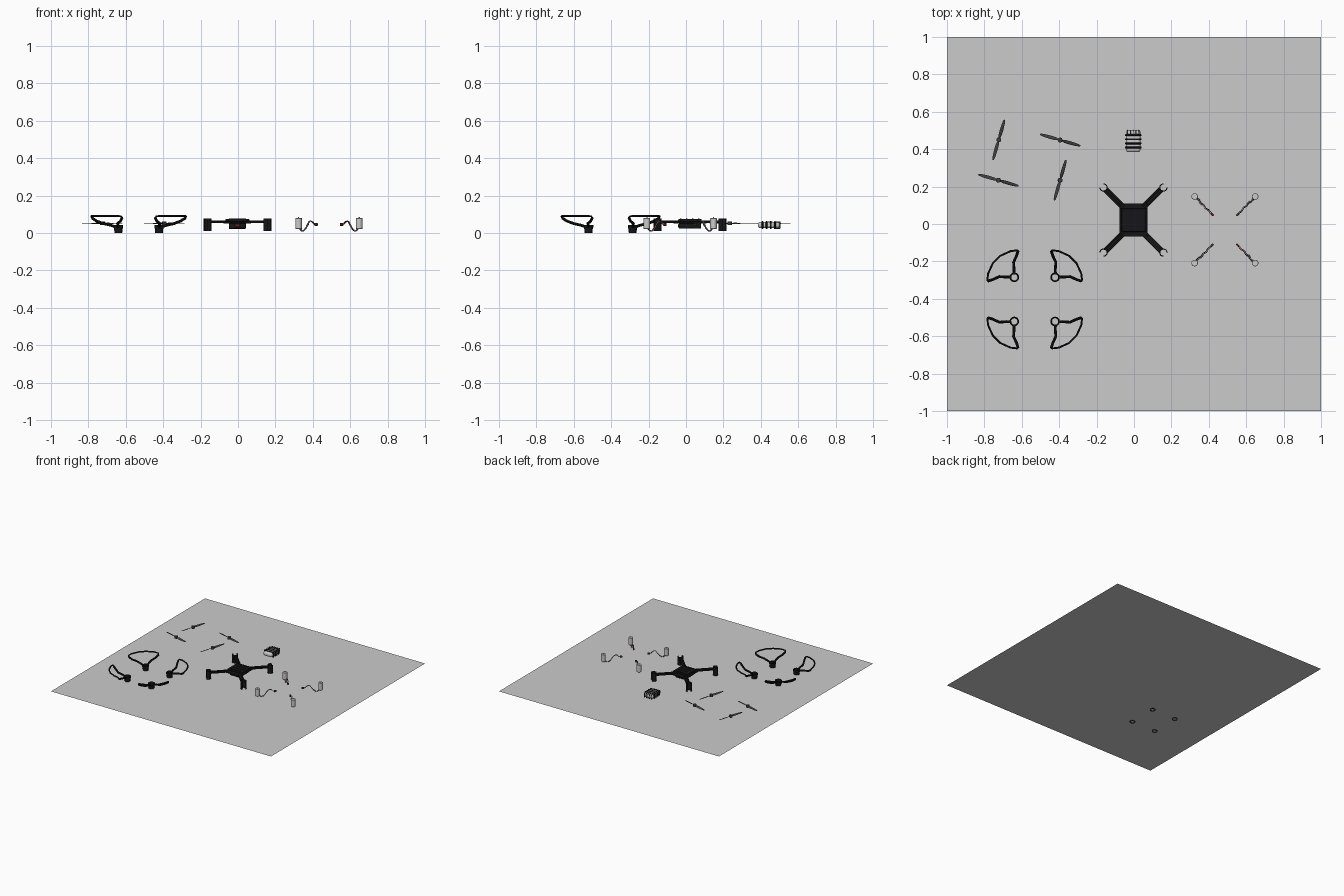
import bpy, bmesh, math
from mathutils import Matrix, Vector

if "Cube" in bpy.data.objects:
    bpy.data.objects.remove(bpy.data.objects["Cube"])


def mat(name, c):
    m = bpy.data.materials.new(name)
    m.diffuse_color = (*c, 1)
    m.use_nodes = True
    m.node_tree.nodes["Principled BSDF"].inputs["Base Color"].default_value = m.diffuse_color
    return m


BLACK = mat("black_plastic", (0.008, 0.008, 0.009))
DARK = mat("dark_grey", (0.05, 0.05, 0.052))
RED = mat("red_connector", (0.2, 0.01, 0.02))


def finish(o, m=None, bevel=0.0):
    if m:
        o.data.materials.append(m)
    bpy.ops.object.select_all(action='DESELECT')
    o.select_set(True)
    bpy.context.view_layer.objects.active = o
    if bevel:
        b = o.modifiers.new("bevel", 'BEVEL')
        b.width, b.segments = bevel, 2
    bpy.ops.object.shade_smooth_by_angle(angle=math.radians(35))
    return o


def from_bm(name, bm, m=None, bevel=0.0):
    bmesh.ops.recalc_face_normals(bm, faces=bm.faces)
    me = bpy.data.meshes.new(name)
    bm.to_mesh(me)
    bm.free()
    o = bpy.data.objects.new(name, me)
    bpy.context.collection.objects.link(o)
    return finish(o, m, bevel)


def box(name, c, s, m=None, bevel=0.0, rot=0.0):
    bm = bmesh.new()
    bmesh.ops.create_cube(bm, size=1, matrix=Matrix.Translation(c) @ Matrix.Rotation(rot, 4, 'Z')
                          @ Matrix.Diagonal((*s, 1)))
    return from_bm(name, bm, m, bevel)


def cyl(name, x, y, z0, z1, r, m=None, bevel=0.0):
    bm = bmesh.new()
    bmesh.ops.create_cone(bm, cap_ends=True, segments=28, radius1=r, radius2=r, depth=z1 - z0,
                          matrix=Matrix.Translation((x, y, (z0 + z1) / 2)))
    return from_bm(name, bm, m, bevel)


def sleeve(name, x, y, prof, m, start=0.0, sweep=math.tau, n=28):
    """Spin a closed (radius, z) profile around a vertical axis, fully or partly."""
    bm = bmesh.new()
    full = sweep >= math.tau - 1e-4
    rings = []
    for i in range(n if full else n + 1):
        a = start + sweep * i / n
        rings.append([bm.verts.new((x + r * math.cos(a), y + r * math.sin(a), z)) for r, z in prof])
    k = len(prof)
    for i in range(n):
        p, q = rings[i], rings[(i + 1) % len(rings)]
        for j in range(k):
            bm.faces.new((p[j], p[(j + 1) % k], q[(j + 1) % k], q[j]))
    if not full:
        bm.faces.new(rings[0])
        bm.faces.new(rings[-1])
    return from_bm(name, bm, m)


def tube(name, pts, r, m=None, smooth=False):
    cu = bpy.data.curves.new(name, 'CURVE')
    cu.dimensions, cu.bevel_depth, cu.bevel_resolution = '3D', r, 2
    cu.use_fill_caps = True
    if smooth:
        s = cu.splines.new('BEZIER')
        s.bezier_points.add(len(pts) - 1)
        for b, p in zip(s.bezier_points, pts):
            b.co = p
            b.handle_left_type = b.handle_right_type = 'AUTO'
        s.resolution_u = 6
    else:
        s = cu.splines.new('POLY')
        s.points.add(len(pts) - 1)
        for b, p in zip(s.points, pts):
            b.co = (*p, 1)
    o = bpy.data.objects.new(name, cu)
    bpy.context.collection.objects.link(o)
    bpy.ops.object.select_all(action='DESELECT')
    o.select_set(True)
    bpy.context.view_layer.objects.active = o
    bpy.ops.object.convert(target='MESH')
    return finish(bpy.context.object, m)


SIDES = [(sx, sy) for sx in (-1, 1) for sy in (-1, 1)]

# floor sheet
bm = bmesh.new()
bmesh.ops.create_grid(bm, x_segments=1, y_segments=1, size=1, matrix=Matrix.Translation((0, 0, 0.004)))
from_bm("floor_sheet", bm)

# frame body: decks, battery tray, raised ribs
CX, CY = -0.003, 0.021
box("main_deck", (CX, CY, 0.056), (0.148, 0.178, 0.010), BLACK, 0.003)
box("top_plate", (CX, CY, 0.068), (0.128, 0.125, 0.014), BLACK, 0.004)
box("lower_tray", (CX, CY, 0.039), (0.09, 0.12, 0.028), BLACK, 0.004)
box("tray_socket", (CX, CY - 0.06, 0.04), (0.025, 0.01, 0.014), RED, 0.002)
for i in range(4):
    box("top_rib", (CX, CY - 0.048 + 0.032 * i, 0.0755), (0.09, 0.008, 0.005), BLACK)

# arms: paired rails ending in tall clip sockets that open outwards
for sx, sy in SIDES:
    a, b = Vector((0.055 * sx, 0.07 * sy, 0)), Vector((0.15 * sx, 0.165 * sy, 0))
    d = b - a
    ang = math.atan2(d.y, d.x)
    nrm = Vector((-d.y, d.x, 0)).normalized()
    mid = (a + b) / 2 + Vector((CX, CY, 0.06))
    for s in (-1, 1):
        box("arm_rail", mid + nrm * 0.011 * s, (d.length, 0.010, 0.012), BLACK, 0.002, ang)
    box("arm_web", mid - Vector((0, 0, 0.004)), (d.length * 0.95, 0.016, 0.004), BLACK, 0, ang)
    sleeve("arm_socket", CX + 0.16 * sx, CY + 0.174 * sy,
           [(0.0165, 0.012), (0.022, 0.012), (0.022, 0.078), (0.0165, 0.078)],
           BLACK, ang + 0.75, math.tau - 1.5)

# propellers: two twisted blades on a hub
STATIONS = [(0.008, 0.008, 30), (0.025, 0.018, 24), (0.05, 0.019, 16), (0.085, 0.016, 10),
            (0.106, 0.011, 7), (0.112, 0.005, 6)]
for x, y, deg in [(-0.723, 0.45, 74), (-0.395, 0.449, -16), (-0.725, 0.234, -16), (-0.395, 0.234, 74)]:
    bm = bmesh.new()
    for half in (0, math.pi):
        M = Matrix.Translation((x, y, 0.052)) @ Matrix.Rotation(math.radians(deg) + half, 4, 'Z')
        prev = None
        for r, w, tw in STATIONS:
            T = M @ Matrix.Translation((r, 0, 0)) @ Matrix.Rotation(math.radians(tw), 4, 'X')
            ring = [bm.verts.new(T @ Vector((0, u * w / 2, v)))
                    for u, v in ((-1, 0), (-0.4, 0.0018), (0.4, 0.0014), (1, 0), (0.4, -0.001), (-0.4, -0.001))]
            if prev:
                for j in range(6):
                    bm.faces.new((prev[j], prev[(j + 1) % 6], ring[(j + 1) % 6], ring[j]))
            else:
                bm.faces.new(ring)
            prev = ring
        bm.faces.new(prev)
    from_bm("propeller_blades", bm, DARK)
    cyl("propeller_hub", x, y, 0.042, 0.062, 0.013, DARK, 0.003)

# battery pack: rounded core, dark cross bands, lengthwise ribs
BX, BY = -0.004, 0.443
box("battery_core", (BX, BY, 0.043), (0.078, 0.118, 0.034), None, 0.012)
for i in range(4):
    box("battery_band", (BX, BY - 0.034 + 0.022 * i, 0.043), (0.09, 0.010, 0.042), BLACK, 0.004)
for i in range(5):
    box("battery_rib", (BX - 0.03 + 0.015 * i, BY + 0.044, 0.043), (0.005, 0.034, 0.04), DARK, 0.002)

# motors with S-shaped wires and end connectors
MX, MY = 0.486, -0.031
for sx, sy in SIDES:
    p0 = Vector((MX + 0.162 * sx, MY + 0.178 * sy, 0))
    p1 = Vector((MX + 0.068 * sx, MY + 0.082 * sy, 0))
    d = (p1 - p0).normalized()
    nrm = Vector((-d.y, d.x, 0))
    cyl("motor_can", p0.x, p0.y, 0.022, 0.08, 0.0175, None, 0.002)
    cyl("motor_shaft", p0.x, p0.y, 0.08, 0.086, 0.003)
    red = RED if sx != sy else None
    for s in (-1, 1):
        path = [p0.lerp(p1, t) + nrm * (0.003 * s + side) + Vector((0, 0, z)) for t, z, side in
                ((0.08, 0.022, 0), (0.22, 0.011, 0.003), (0.36, 0.02, -0.002), (0.52, 0.045, 0.002),
                 (0.64, 0.063, -0.003), (0.78, 0.06, 0.002), (0.9, 0.047, 0), (1, 0.045, 0))]
        tube("motor_wire", path, 0.002, RED if red and s > 0 else DARK if s > 0 else None, True)
    box("wire_connector", p1 + Vector((0, 0, 0.046)), (0.018, 0.011, 0.014), RED if red else DARK,
        0.002, math.atan2(d.y, d.x))

# propeller guards: rim, sloping struts, tapered clip ring
RIM = [(0.02, 0.14, 0.08), (0.014, 0.144, 0.09), (-0.02, 0.14, 0.092), (-0.075, 0.115, 0.092),
       (-0.115, 0.075, 0.092), (-0.14, 0.02, 0.092), (-0.144, -0.014, 0.09), (-0.14, -0.02, 0.08)]
STRUT = [(-0.14, -0.02, 0.08), (-0.115, -0.012, 0.064), (-0.08, 0.004, 0.051), (-0.04, 0.001, 0.042),
         (-0.018, 0.002, 0.034)]
for sx, sy in SIDES:
    gx, gy = -0.531 + 0.109 * sx, -0.403 + 0.118 * sy

    def place(pts):
        return [(gx - x * sx, gy + y * sy, z) for x, y, z in pts]
    tube("guard_rim", place(RIM), 0.0055, BLACK)
    tube("guard_strut", place(STRUT), 0.0075, BLACK)
    tube("guard_strut", place([(-y, -x, z) for x, y, z in STRUT]), 0.0075, BLACK)
    sleeve("guard_clip", gx, gy, [(0.0175, 0.0), (0.021, 0.0), (0.022, 0.02), (0.0255, 0.03),
                                  (0.0255, 0.044), (0.0205, 0.044)], BLACK)
